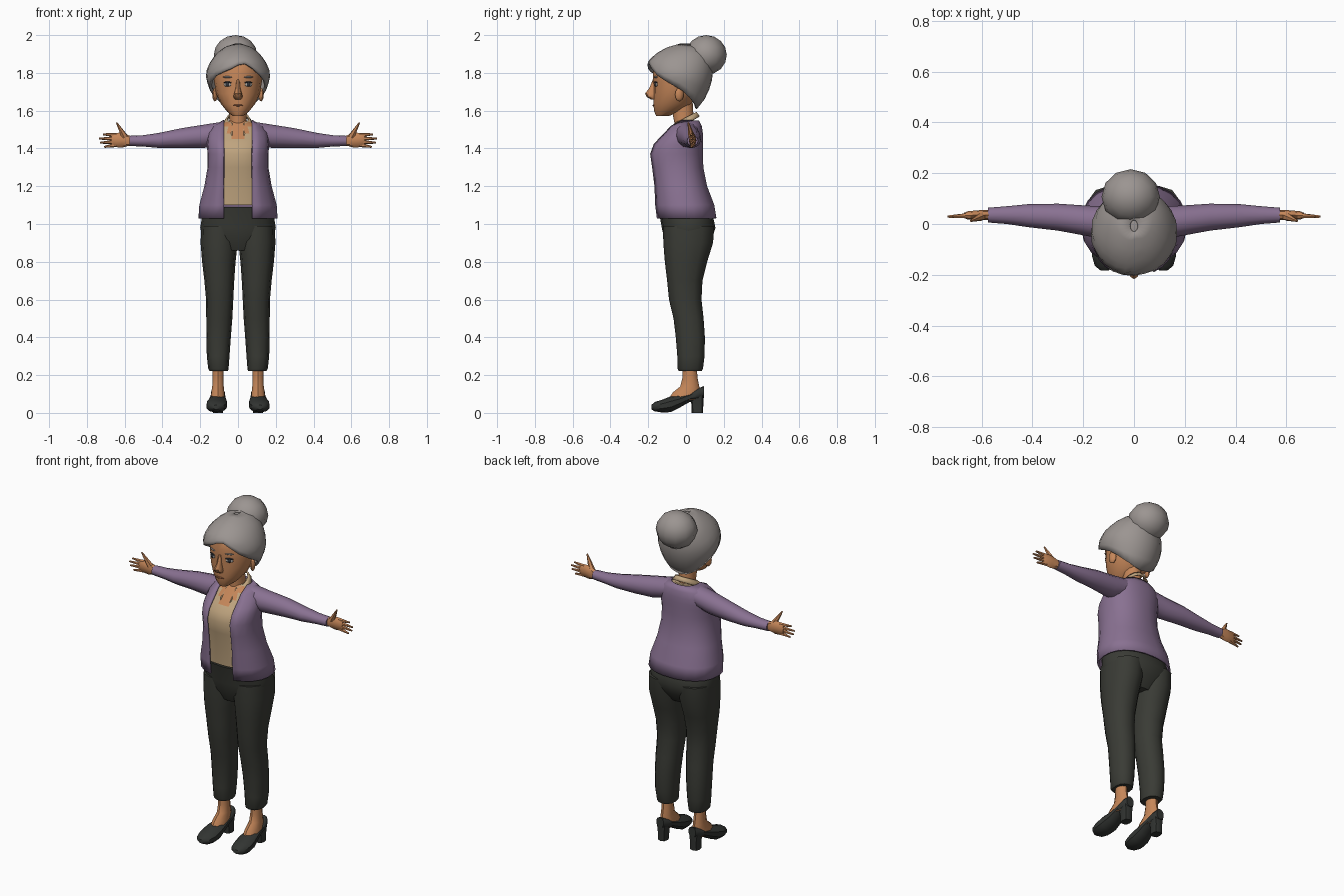
import bpy, bmesh, math
from mathutils import Vector

if "Cube" in bpy.data.objects:
    bpy.data.objects.remove(bpy.data.objects["Cube"])


def material(name, r, g, b):
    m = bpy.data.materials.new(name)
    m.diffuse_color = (r, g, b, 1)
    m.use_nodes = True
    m.node_tree.nodes["Principled BSDF"].inputs["Base Color"].default_value = m.diffuse_color
    return m


SKIN = material("skin", 0.56, 0.24, 0.10)
HAIR = material("grey hair", 0.33, 0.30, 0.285)
PURPLE = material("purple knit", 0.25, 0.165, 0.285)
TAN = material("tan cloth", 0.52, 0.37, 0.21)
DARK = material("dark trousers", 0.042, 0.044, 0.036)
SHOE = material("shoe leather", 0.032, 0.035, 0.032)
EYE = material("eye dark", 0.03, 0.035, 0.045)
WHITE = material("eye white", 0.45, 0.42, 0.38)
LIP = material("lip", 0.36, 0.13, 0.06)


def finish(name, bm, mats, angle=40, solid=0, rule=None):
    bmesh.ops.recalc_face_normals(bm, faces=bm.faces)
    if rule:
        for f in bm.faces:
            f.material_index = rule(f.calc_center_median())
    me = bpy.data.meshes.new(name)
    bm.to_mesh(me)
    bm.free()
    for m in mats:
        me.materials.append(m)
    ob = bpy.data.objects.new(name, me)
    bpy.context.collection.objects.link(ob)
    if solid:
        mod = ob.modifiers.new("thickness", "SOLIDIFY")
        mod.thickness, mod.offset = solid, 0
    bpy.ops.object.select_all(action="DESELECT")
    ob.select_set(True)
    bpy.context.view_layer.objects.active = ob
    bpy.ops.object.shade_smooth_by_angle(angle=math.radians(angle))
    return ob


def skin_grid(name, rows, mats, closed=True, caps=True, **kw):
    """Join rows of points into a tube or an open sheet."""
    bm = bmesh.new()
    vs = [[bm.verts.new(p) for p in row] for row in rows]
    n = len(vs[0])
    for a, b in zip(vs, vs[1:]):
        for i in range(n if closed else n - 1):
            j = (i + 1) % n
            bm.faces.new((a[i], a[j], b[j], b[i]))
    if closed and caps:
        bm.faces.new(vs[0])
        bm.faces.new(vs[-1])
    return finish(name, bm, mats, **kw)


def loft(name, axis, rings, mats, sides=12, power=1.0, side=1, gap=0, shear=0, **kw):
    """Rings are (position, low a, high a, low b, high b) across the axis."""
    rows = []
    for p, a0, a1, b0, b1 in rings:
        ra, rb = (a1 - a0) / 2, (b1 - b0) / 2
        t0 = math.asin(min(0.95, (gap / ra)) ** (1 / power)) if gap else 0
        row = []
        for i in range(sides):
            t = t0 + (2 * math.pi - 2 * t0) * i / ((sides - 1) if gap else sides)
            s, c = math.sin(t), math.cos(t)
            a = (a0 + a1) / 2 + ra * math.copysign(abs(s) ** power, s)
            b = (b0 + b1) / 2 - rb * math.copysign(abs(c) ** power, c)
            x, y, z = {"z": (a, b, p), "x": (p, a, b), "y": (a, p, b)}[axis]
            row.append((x * side, y, z + shear * y))
        rows.append(row)
    return skin_grid(name, rows, mats, closed=not gap, **kw)


def ball(name, loc, radii, mat, seg=12, rings=8, turn=0):
    bm = bmesh.new()
    bmesh.ops.create_uvsphere(bm, u_segments=seg, v_segments=rings, radius=1)
    bmesh.ops.scale(bm, vec=radii, verts=bm.verts)
    ob = finish(name, bm, [mat], angle=60)
    ob.location, ob.rotation_euler = loc, (0, 0, turn)
    return ob


def spike(name, a, b, r1, r2, mat):
    a, b = Vector(a), Vector(b)
    bm = bmesh.new()
    bmesh.ops.create_cone(bm, cap_ends=True, segments=6, radius1=r1, radius2=r2, depth=(b - a).length)
    ob = finish(name, bm, [mat])
    ob.location = (a + b) / 2
    ob.rotation_euler = (b - a).to_track_quat("Z", "Y").to_euler()


def interp(table, k):
    for a, b in zip(table, table[1:]):
        if k <= b[0]:
            f = max(0, (k - a[0]) / (b[0] - a[0]))
            return [u + (v - u) * f for u, v in zip(a[1:], b[1:])]
    return list(table[-1][1:])


# Torso: open cardigan over a shirt; (height, half width, front, back)
body = [(1.03, .205, -.157, .158), (1.10, .200, -.166, .146), (1.20, .173, -.172, .108),
        (1.30, .156, -.187, .088), (1.37, .156, -.198, .086), (1.42, .160, -.178, .086),
        (1.45, .158, -.15, .086), (1.48, .152, -.12, .085), (1.515, .130, -.09, .08),
        (1.545, .078, -.06, .065)]
loft("cardigan", "z", [(z, -w, w, f, b) for z, w, f, b in body], [PURPLE],
     sides=20, power=.88, gap=.075, solid=.01)
loft("shirt", "z", [(max(z, 1.085), -w + .012, w - .012, f + .011, b - .012) for z, w, f, b in body[1:]],
     [TAN, SKIN], sides=32, power=.88,
     rule=lambda c: int(c.y < -.03 and abs(c.x) < (c.z - 1.435) * .8))
loft("collar", "z", [(1.53, -.082, .082, -.125, .072), (1.562, -.056, .056, -.066, .054)],
     [TAN], sides=14, gap=.028, shear=.55, solid=.008)
loft("neck", "z", [(1.46, -.055, .055, -.075, .05), (1.53, -.045, .045, -.06, .042),
                   (1.65, -.048, .048, -.085, .035)], [SKIN])

# Trousers
loft("trouser_hips", "z", [(.86, -.12, .12, -.085, .09), (.92, -.185, .185, -.115, .135),
                           (.98, -.2, .2, -.128, .156), (1.03, -.192, .192, -.137, .145),
                           (1.09, -.18, .18, -.152, .12)], [DARK], sides=16, power=.88)
leg = [(.99, 0, .195, -.122, .15), (.90, .002, .198, -.12, .143), (.8, .013, .19, -.112, .112),
       (.7, .02, .178, -.1, .087), (.6, .025, .169, -.09, .082), (.5, .03, .168, -.066, .093),
       (.4, .038, .168, -.054, .1), (.3, .045, .165, -.046, .098), (.235, .05, .158, -.045, .09),
       (.222, .053, .15, -.038, .084)]
arm = [(.09, -.06, .07, 1.425, 1.54), (.18, -.048, .072, 1.402, 1.526), (.30, -.026, .08, 1.402, 1.507),
       (.42, -.012, .078, 1.403, 1.482), (.50, 0, .07, 1.41, 1.47), (.575, .006, .064, 1.413, 1.467)]
palm = [(.55, .015, .056, 1.42, 1.46), (.585, .015, .055, 1.412, 1.472), (.615, .016, .054, 1.404, 1.484),
        (.655, .018, .05, 1.408, 1.482), (.67, .024, .044, 1.415, 1.475)]
foot = [(.26, .075, .138, -.018, .058), (.19, .076, .136, -.018, .06), (.14, .074, .138, -.03, .07),
        (.108, .07, .143, -.07, .074), (.07, .068, .146, -.095, .076)]
shoe = [(-.183, .1, .132, .018, .042), (-.165, .072, .156, .008, .058), (-.125, .06, .168, .002, .07),
        (-.08, .057, .166, .004, .088), (-.03, .062, .154, .03, .096), (.02, .066, .146, .058, .11),
        (.065, .068, .144, .07, .13), (.094, .082, .13, .08, .142)]
heel = [(0, .08, .132, .03, .09), (.05, .08, .132, .028, .092), (.1, .072, .14, .012, .094)]

# Paired parts
for s, tag in ((1, "left"), (-1, "right")):
    loft(tag + "_trouser_leg", "z", leg, [DARK], power=.88, side=s)
    loft(tag + "_sleeve", "x", arm, [PURPLE], side=s)
    loft(tag + "_palm", "x", palm, [SKIN], sides=8, side=s)
    loft(tag + "_foot", "z", foot, [SKIN], sides=10, side=s)
    loft(tag + "_shoe", "y", shoe, [SHOE], sides=10, power=.85, side=s)
    loft(tag + "_shoe_heel", "z", heel, [SHOE], sides=8, power=.7, side=s)
    for i, (x, z) in enumerate(((.715, 1.475), (.735, 1.452), (.73, 1.43), (.708, 1.408))):
        spike(f"{tag}_finger_{i + 1}", (s * .645, .034, 1.47 - i * .017), (s * x, .029, z), .012, .005, SKIN)
    spike(tag + "_thumb", (s * .6, .03, 1.462), (s * .643, .012, 1.537), .018, .004, SKIN)

# Head: (height, half width, front, back)
head = [(1.572, .028, -.158, -.09), (1.595, .058, -.168, -.03), (1.635, .09, -.173, .03),
        (1.69, .116, -.172, .06), (1.75, .126, -.173, .09), (1.80, .127, -.176, .1),
        (1.86, .11, -.16, .09), (1.90, .06, -.1, .05)]
loft("head", "z", [(z, -w, w, f, b) for z, w, f, b in head], [SKIN], sides=16)


def face_y(x, z):
    w, f, b = interp(head, z)
    return (f + b) / 2 - (b - f) / 2 * math.sqrt(1 - (x / w) ** 2)


loft("nose", "z", [(1.66, -.016, .016, -.186, -.15), (1.672, -.025, .025, -.207, -.15),
                   (1.69, -.021, .021, -.217, -.15), (1.72, -.012, .012, -.194, -.15),
                   (1.765, -.01, .01, -.176, -.15)], [SKIN], sides=8)
ball("mouth", (0, face_y(0, 1.628), 1.628), (.03, .005, .005), LIP, 10, 6)
for s, tag in ((1, "left"), (-1, "right")):
    x = s * .056
    ball(tag + "_eye_white", (x, face_y(x, 1.738), 1.738), (.022, .005, .011), WHITE, 10, 6, s * .35)
    ball(tag + "_iris", (x, face_y(x, 1.738) - .003, 1.739), (.012, .005, .0115), EYE, 8, 6, s * .35)
    ball(tag + "_lash_line", (x, face_y(x, 1.75) - .001, 1.75), (.024, .005, .004), EYE, 8, 6, s * .35)
    ball(tag + "_eyebrow", (x, face_y(x, 1.778), 1.778), (.026, .005, .005), HAIR, 8, 6, s * .35)
    ball(tag + "_ear", (s * .122, -.035, 1.685), (.014, .024, .036), SKIN, 8, 6, s * .3)

# Swept hair with a side parting; the lower edge follows the hairline
volume = [(1.61, .075, -.02, .05), (1.66, .113, -.11, .09), (1.70, .138, -.15, .112),
          (1.76, .16, -.185, .13), (1.80, .165, -.203, .136), (1.86, .139, -.194, .134),
          (1.90, .108, -.15, .12), (1.93, .068, -.095, .085), (1.948, .015, -.03, .015)]
line = [(0, 1.83), (20, 1.815), (45, 1.785), (68, 1.745), (92, 1.705), (115, 1.65), (145, 1.62), (180, 1.612)]
rows = []
for r in range(9):
    row = []
    for i in range(24):
        d = i * 15 if i <= 12 else i * 15 - 360
        low = interp(line, abs(d))[0] + .03 * math.exp(-((d - 18) / 18) ** 2)
        z = low + (1.948 - low) * (1 - (1 - r / 8) ** 1.25)
        w, f, b = interp(volume, z)
        t = math.radians(d)
        row.append((w * math.sin(t), (f + b) / 2 - (b - f) / 2 * math.cos(t), z))
    rows.append(row)
skin_grid("hair", rows, [HAIR], caps=False, solid=.014)
bm = bmesh.new()
ball("hair_crown", (0, -.01, 1.88), (.1, .12, .068), HAIR, 14, 8)
ball("hair_bun", (-.013, .107, 1.895), (.115, .109, .105), HAIR, 12, 8)
bm.free()
